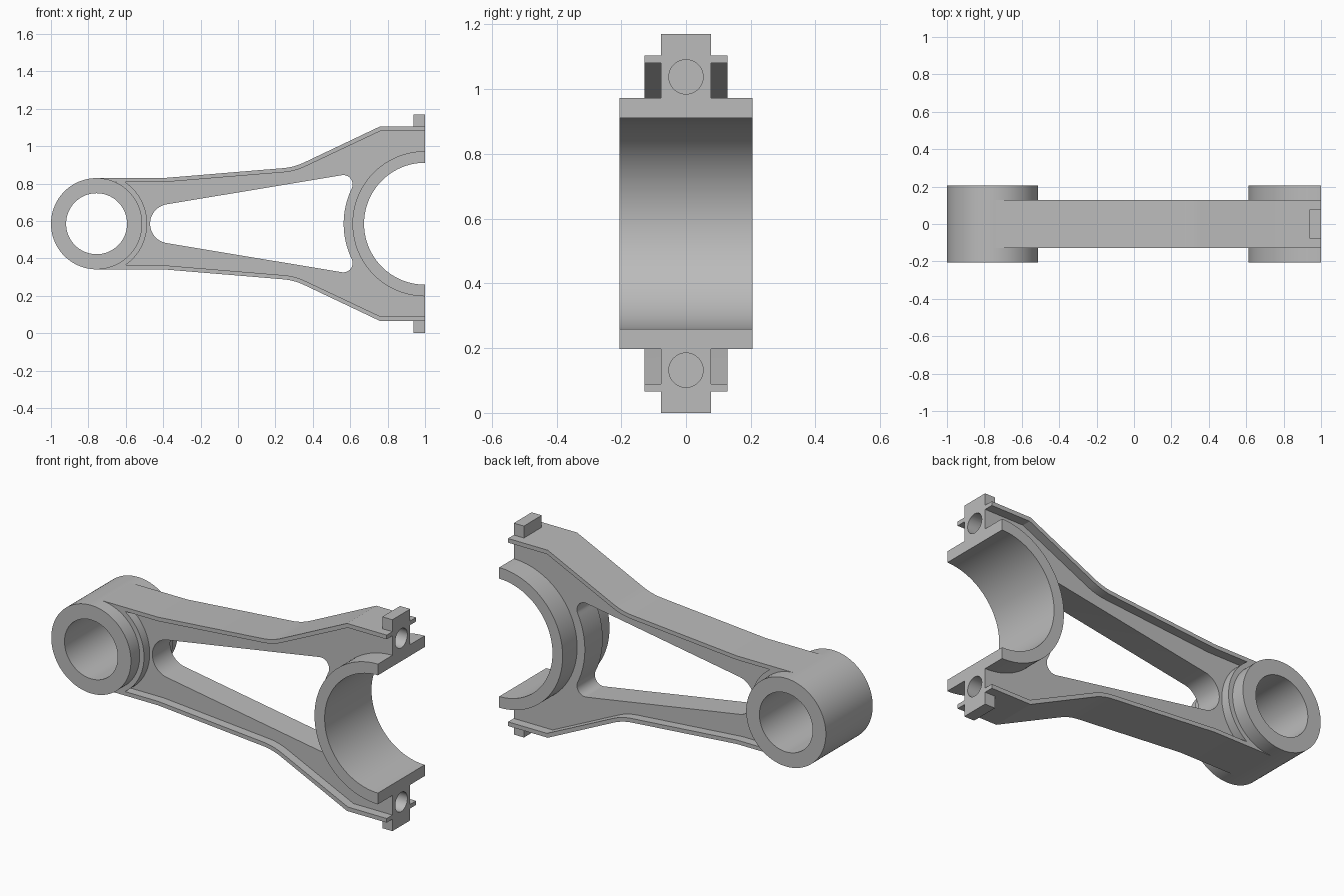
import bpy, bmesh
from math import sin, cos, radians
from mathutils import Vector, Matrix

cube = bpy.data.objects.get("Cube")
if cube:
    bpy.data.objects.remove(cube, do_unlink=True)

MID = 0.585                       # height of the rod's centre line
SMALL, BIG = (-0.756, 0), (1.0, 0)  # eye centres, relative to the centre line

steel = bpy.data.materials.new("steel grey")
steel.use_nodes = True
grey = (0.5, 0.5, 0.5, 1)
steel.diffuse_color = grey
steel.node_tree.nodes["Principled BSDF"].inputs["Base Color"].default_value = grey


def arc(centre, r, start, end, n=48):
    angles = [radians(start + (end - start) * i / n) for i in range(n + 1)]
    return [(centre[0] + r * cos(a), centre[1] + r * sin(a)) for a in angles]


def circle(centre, r, n=96):
    return arc(centre, r, 0, 360, n)[:-1]


def flip(points):
    return [(x, -z) for x, z in reversed(points)]


def finish(name, bm):
    bmesh.ops.recalc_face_normals(bm, faces=bm.faces)
    mesh = bpy.data.meshes.new(name)
    bm.to_mesh(mesh)
    bm.free()
    mesh.materials.append(steel)
    obj = bpy.data.objects.new(name, mesh)
    bpy.context.collection.objects.link(obj)
    return obj


def prism(name, outline, half):
    """Outline in the x-z plane, thickened to both sides of y = 0."""
    bm = bmesh.new()
    face = bm.faces.new([bm.verts.new((x, -half, z + MID)) for x, z in outline])
    grown = bmesh.ops.extrude_face_region(bm, geom=[face])["geom"]
    verts = [v for v in grown if isinstance(v, bmesh.types.BMVert)]
    bmesh.ops.translate(bm, verts=verts, vec=(0, 2 * half, 0))
    return finish(name, bm)


def bolt_cutter(side):
    bm = bmesh.new()
    place = Matrix.Translation((0.95, 0, MID + side * 0.453)) @ Matrix.Rotation(radians(90), 4, "Y")
    bmesh.ops.create_cone(bm, cap_ends=True, segments=48, radius1=0.053,
                          radius2=0.053, depth=0.4, matrix=place)
    return finish("bolt_cutter", bm)


def select(obj):
    bpy.ops.object.select_all(action="DESELECT")
    obj.select_set(True)
    bpy.context.view_layer.objects.active = obj


def cut(obj, cutter):
    mod = obj.modifiers.new("cut", "BOOLEAN")
    mod.operation, mod.solver, mod.object = "DIFFERENCE", "EXACT", cutter
    select(obj)
    bpy.ops.object.modifier_apply(modifier=mod.name)
    bpy.data.objects.remove(cutter, do_unlink=True)


def rounded(points, corner, length=0.06, n=8):
    """Replace one corner of a path with a smooth bend."""
    a, b, c = (Vector(p) for p in points[corner - 1:corner + 2])
    p, q = b + (a - b).normalized() * length, b + (c - b).normalized() * length
    bend = [p * (1 - t) ** 2 + b * 2 * t * (1 - t) + q * t * t for t in (i / n for i in range(n + 1))]
    return points[:corner] + [tuple(v) for v in bend] + points[corner + 1:]


# Upper edge of the rod, outside and inside the flange
outer = rounded([(-0.756, 0.244), (-0.4, 0.244), (0.30, 0.302), (0.757, 0.519), (1, 0.519)], 2)
inner = rounded([(-0.756, 0.222), (-0.4, 0.222), (0.304, 0.28), (0.762, 0.496), (1, 0.496)], 2)

# Small eye with its bore
small_end = prism("small_end", circle(SMALL, 0.244), 0.205)
cut(small_end, prism("bore", circle(SMALL, 0.163), 0.3))

# Half-round big end
big_end = prism("big_end", arc(BIG, 0.388, 90, 270, 64) + arc(BIG, 0.326, 270, 90, 64), 0.205)

# Shoulder beside the small eye
shoulder = prism("shoulder", arc(SMALL, 0.27, -64.5, 64.5) + arc(SMALL, 0.2, 64.5, -64.5), 0.128)

# Thin web with eye clearances and the rounded window
web = prism("web", inner + flip(inner), 0.078)
cut(web, prism("small_clearance", circle(SMALL, 0.2), 0.3))
cut(web, prism("big_clearance", circle(BIG, 0.35), 0.3))
upper = arc((0.563, 0.21), 0.05, 100, -25.7, 16)
window = (arc((-0.365, 0), 0.105, 260, 100, 32) + upper
          + arc(BIG, 0.435, 154.3, 205.7, 32)[1:-1] + flip(upper))
cut(web, prism("window", window, 0.3))

# Flanges, bolt holes and end lugs above and below
parts = [small_end, big_end, shoulder, web]
lug_outline = [(0.938, 0.519), (1, 0.519), (1, 0.585), (0.938, 0.585)]
for side, label in ((1, "upper"), (-1, "lower")):
    strip = outer + inner[::-1]
    flange = prism(label + "_flange", strip if side > 0 else flip(strip), 0.128)
    cut(web, bolt_cutter(side))
    cut(flange, bolt_cutter(side))
    lug = prism(label + "_lug", lug_outline if side > 0 else flip(lug_outline), 0.078)
    parts += [flange, lug]

for part in parts:
    select(part)
    bpy.ops.object.shade_smooth_by_angle(angle=radians(25))
